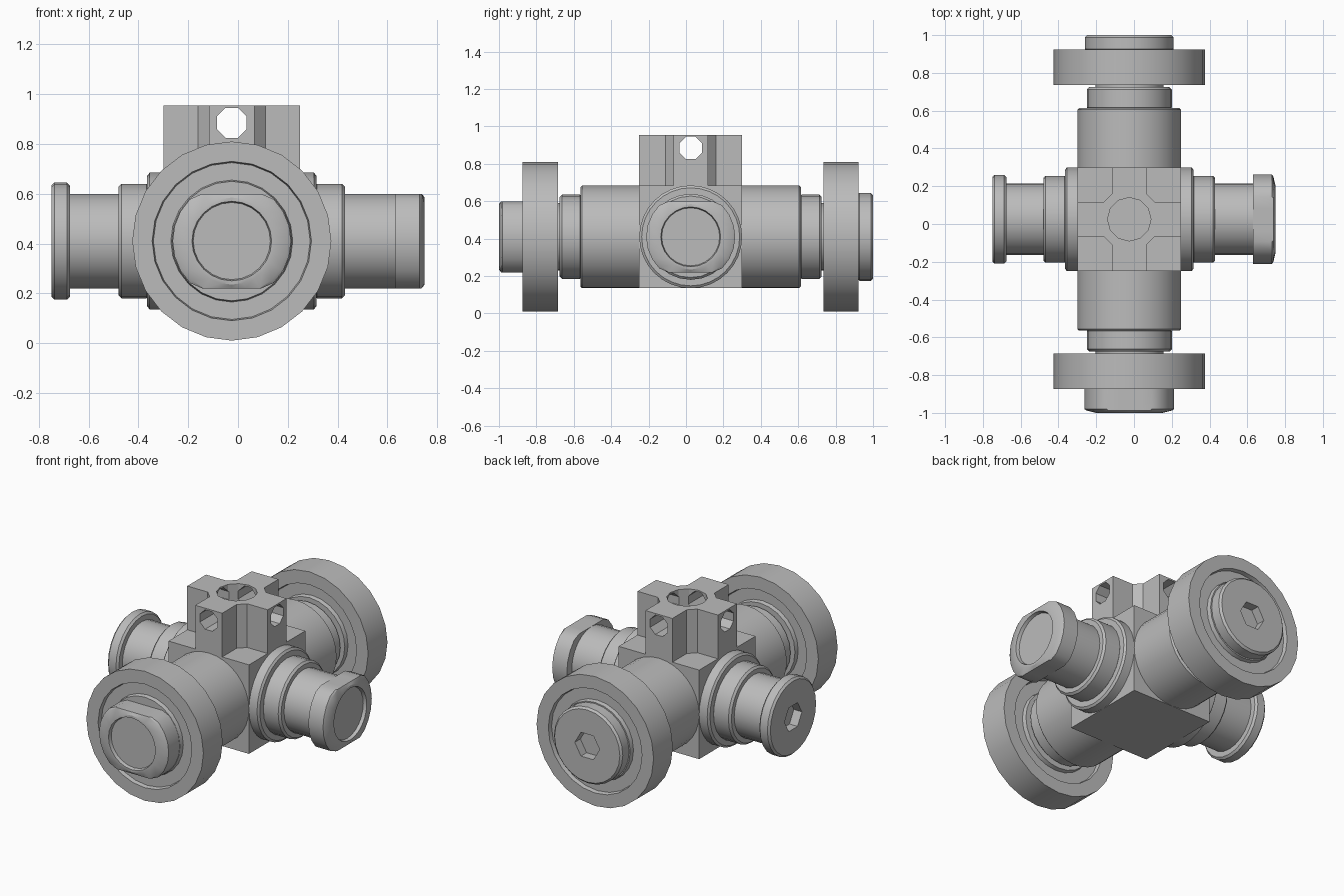
import bpy, bmesh, math
from mathutils import Vector, Matrix

if "Cube" in bpy.data.objects:
    bpy.data.objects.remove(bpy.data.objects["Cube"], do_unlink=True)

C = Vector((-0.025, 0.025, 0.41))       # centre of the joint
UP = Vector((0, 0, 1))
HALF = 0.275                            # half width of the block

steel = bpy.data.materials.new("steel grey")
steel.use_nodes = True
GREY = (0.5, 0.5, 0.5, 1)
steel.diffuse_color = GREY
steel.node_tree.nodes["Principled BSDF"].inputs["Base Color"].default_value = GREY


def finish(name, bm):
    bmesh.ops.recalc_face_normals(bm, faces=bm.faces[:])
    me = bpy.data.meshes.new(name)
    bm.to_mesh(me)
    bm.free()
    ob = bpy.data.objects.new(name, me)
    bpy.context.collection.objects.link(ob)
    me.materials.append(steel)
    return ob


def activate(ob):
    bpy.ops.object.select_all(action='DESELECT')
    ob.select_set(True)
    bpy.context.view_layer.objects.active = ob


def smooth(ob):
    activate(ob)
    bpy.ops.object.shade_smooth_by_angle(angle=math.radians(30))


def lathe(name, axis, profile, sides=24, centre=C, flat=None, turn=0.0):
    """Closed turned solid; profile holds (distance along axis, radius).
    flat limits the height, giving two wrench flats."""
    axis = Vector(axis)
    v = UP if abs(axis.z) < 0.5 else Vector((0, 1, 0))
    u = v.cross(axis)
    bm = bmesh.new()
    rings = []
    for dist, rad in profile:
        ring = []
        for i in range(sides):
            a = turn + math.tau * i / sides
            h = rad * math.sin(a)
            if flat:
                h = max(-flat, min(flat, h))
            ring.append(bm.verts.new(centre + axis * dist + u * rad * math.cos(a) + v * h))
        rings.append(ring)
    for r0, r1 in zip(rings, rings[1:]):
        for i in range(sides):
            j = (i + 1) % sides
            bm.faces.new((r0[i], r0[j], r1[j], r1[i]))
    bm.faces.new(rings[0])
    bm.faces.new(rings[-1])
    return finish(name, bm)


def cut(target, cutter):
    mod = target.modifiers.new("cut", 'BOOLEAN')
    mod.operation = 'DIFFERENCE'
    mod.solver = 'EXACT'
    mod.object = cutter
    activate(target)
    bpy.ops.object.modifier_apply(modifier=mod.name)
    bpy.data.objects.remove(cutter, do_unlink=True)


def bevelled(a, b, r, e=0.012):
    return [(a, r - e), (a + e, r), (b - e, r), (b, r - e)]


# Central block
bm = bmesh.new()
bmesh.ops.create_cube(bm, size=2 * HALF, matrix=Matrix.Translation(C))
finish("centre_block", bm)

# Cross-shaped post with chamfered inner corners
ARM, CHAMFER = 0.092, 0.135
quarter = [(HALF, -ARM), (HALF, ARM), (CHAMFER, ARM), (ARM, CHAMFER)]
bm = bmesh.new()
outline = []
for k in range(4):
    rot = Matrix.Rotation(k * math.pi / 2, 3, 'Z')
    for x, y in quarter:
        p = rot @ Vector((x, y, 0))
        outline.append(bm.verts.new((C.x + p.x, C.y + p.y, 0.67)))
base = bm.faces.new(outline)
top = bmesh.ops.extrude_face_region(bm, geom=[base])
bmesh.ops.translate(bm, vec=(0, 0, 0.285),
                    verts=[g for g in top["geom"] if isinstance(g, bmesh.types.BMVert)])
if not base.is_valid or len(bm.faces) < len(outline) + 2:
    bm.faces.new(outline)
post = finish("cross_post", bm)

# Holes in the post: one well from above, two through the sides
cut(post, lathe("well_cutter", UP, [(0.8, 0.115), (1.1, 0.115)], 12,
                Vector((C.x, C.y, 0))))
for axis in ((1, 0, 0), (0, 1, 0)):
    cut(post, lathe("hole_cutter", axis, [(-0.5, 0.065), (0.5, 0.065)], 8,
                    Vector((C.x, C.y, 0.885)), turn=math.pi / 8))


def bolt_head(name, axis, a, b):
    """Round bolt head with a hexagonal socket."""
    head = lathe(name, axis, bevelled(a, b, 0.235))
    cut(head, lathe("socket_cutter", axis, [(b - 0.06, 0.085), (b + 0.1, 0.085)], 6))
    smooth(head)


def nut(name, axis, a, b):
    """Round nut with two flats and a sunken pin end."""
    smooth(lathe(name, axis, [(a, 0.238), (b - 0.02, 0.238), (b - 0.012, 0.225),
                              (b, 0.175), (b, 0.16), (b - 0.02, 0.155)], flat=0.19))


# Long arms with rollers, front and back
for side, s in (("front", -1), ("back", 1)):
    axis = (0, s, 0)
    smooth(lathe(side + "_sleeve", axis, [(0, HALF), (0.58, HALF), (0.59, 0.265)], 32))
    smooth(lathe(side + "_neck", axis, bevelled(0.58, 0.70, 0.225)))
    smooth(lathe(side + "_pin", axis, [(0.5, 0.18), (0.92, 0.18)]))
    smooth(lathe(side + "_roller", axis, [
        (0.71, 0.24), (0.735, 0.245), (0.735, 0.315), (0.71, 0.32), (0.71, 0.4),
        (0.898, 0.4), (0.898, 0.32), (0.873, 0.315), (0.873, 0.245), (0.898, 0.24)]))

# Short arms, left and right
for side, s in (("left", 1), ("right", -1)):
    axis = (s, 0, 0)
    smooth(lathe(side + "_flange", axis, [(0, HALF), (0.33, HALF), (0.34, 0.262)], 32))
    smooth(lathe(side + "_collar", axis, bevelled(0.33, 0.455, 0.23)))
    smooth(lathe(side + "_shaft", axis, [(0.4, 0.19), (0.67, 0.19)]))

# Bolt ends
nut("front_nut", (0, -1, 0), 0.89, 1.025)
nut("left_nut", (1, 0, 0), 0.655, 0.775)
bolt_head("back_bolt_head", (0, 1, 0), 0.89, 0.975)
bolt_head("right_bolt_head", (-1, 0, 0), 0.65, 0.725)
